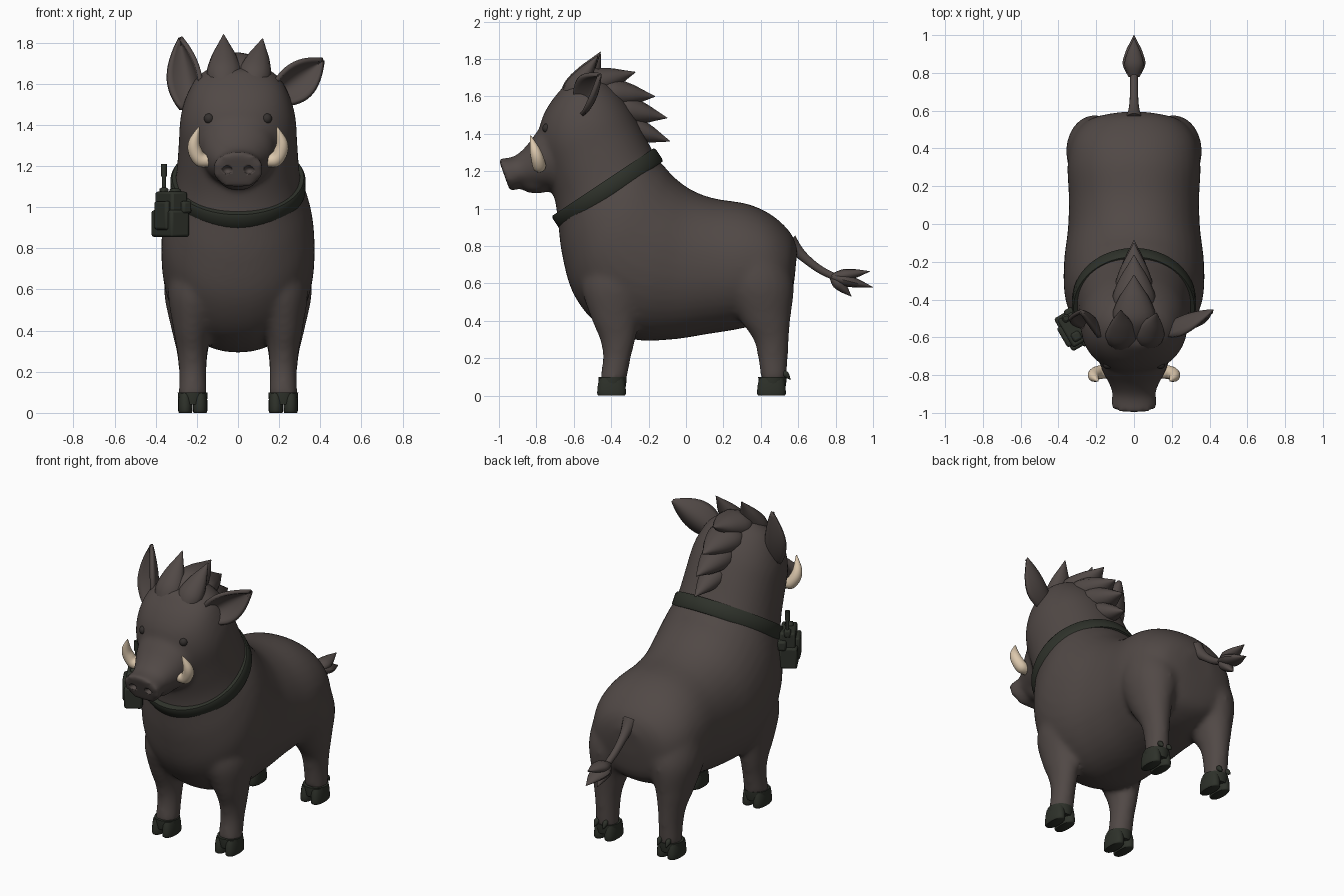
import bpy, bmesh, math
from mathutils import Vector as V, Matrix

if "Cube" in bpy.data.objects:
    bpy.data.objects.remove(bpy.data.objects["Cube"])


def mat(name, c):
    m = bpy.data.materials.new(name)
    m.diffuse_color = (*c, 1)
    m.use_nodes = True
    m.node_tree.nodes["Principled BSDF"].inputs["Base Color"].default_value = m.diffuse_color
    return m


HIDE = mat("brown hide", (0.082, 0.066, 0.061))
OLIVE = mat("dark olive", (0.027, 0.031, 0.023))
IVORY = mat("ivory", (0.72, 0.58, 0.42))
EYE = mat("dark eye", (0.035, 0.030, 0.028))


def finish(bm, name, m, angle=50):
    bmesh.ops.recalc_face_normals(bm, faces=bm.faces)
    me = bpy.data.meshes.new(name)
    bm.to_mesh(me)
    bm.free()
    ob = bpy.data.objects.new(name, me)
    bpy.context.collection.objects.link(ob)
    me.materials.append(m)
    bpy.ops.object.select_all(action='DESELECT')
    bpy.context.view_layer.objects.active = ob
    ob.select_set(True)
    bpy.ops.object.shade_smooth_by_angle(angle=math.radians(angle))
    return ob


def smooth_rings(rings, sub):
    """Catmull-Rom through rings of (centre, axis a, axis b)."""
    out = []
    for i in range(len(rings) - 1):
        p = [rings[max(0, i - 1)], rings[i], rings[i + 1], rings[min(len(rings) - 1, i + 2)]]
        for s in range(sub):
            t = s / sub
            out.append([0.5 * (2 * q1 + (q2 - q0) * t + (2 * q0 - 5 * q1 + 4 * q2 - q3) * t * t
                               + (3 * q1 - q0 - 3 * q2 + q3) * t ** 3) for q0, q1, q2, q3 in zip(*p)])
    return out + [rings[-1]]


def loft(bm, rings, n=24, sub=4, power=1.0):
    rows = []
    for c, a, b in smooth_rings(rings, sub):
        row = []
        for k in range(n):
            t = 2 * math.pi * k / n
            co, si = math.cos(t), math.sin(t)
            co = math.copysign(abs(co) ** power, co)
            si = math.copysign(abs(si) ** power, si)
            row.append(bm.verts.new(c + a * co + b * si))
        rows.append(row)
    for r, s in zip(rows, rows[1:]):
        for k in range(n):
            bm.faces.new((r[k], r[(k + 1) % n], s[(k + 1) % n], s[k]))
    bm.faces.new(rows[0])
    bm.faces.new(rows[-1])


def side_ring(ty, tz, by, bz, w):
    top, bot = V((0, ty, tz)), V((0, by, bz))
    return ((top + bot) / 2, V((w, 0, 0)), (top - bot) / 2)


def flat_ring(x, y, z, rx, ry):
    return (V((x, y, z)), V((rx, 0, 0)), V((0, ry, 0)))


def ball(bm, c, s):
    bmesh.ops.create_uvsphere(bm, u_segments=20, v_segments=12, radius=1,
                              matrix=Matrix.Translation(c) @ Matrix.Diagonal((*s, 1)))


def tuft(bm, base, tip, w, h, x_axis=(1, 0, 0)):
    base, tip = V(base), V(tip)
    d = (tip - base).normalized()
    b = d.cross(V(x_axis)).normalized()
    a = b.cross(d)
    loft(bm, [(base.lerp(tip, t), a * w * k, b * h * k) for t, k in
              ((0, .5), (.3, 1), (.6, .75), (.85, .3), (1, .02))], 12, 4)


# body: torso, neck and head dome as one loft, plus snout, jaw and legs, fused by remesh
bm = bmesh.new()
loft(bm, [side_ring(*r) for r in (
    (.595, .78, .58, .62, .10), (.56, .87, .545, .47, .24), (.46, .965, .45, .40, .325),
    (.33, 1.025, .30, .36, .352), (.15, 1.055, .12, .33, .345), (.03, 1.10, -.08, .30, .35),
    (-.06, 1.165, -.28, .30, .368), (-.11, 1.22, -.47, .38, .373), (-.14, 1.25, -.60, .54, .365),
    (-.155, 1.27, -.66, .74, .34), (-.165, 1.285, -.685, .93, .308), (-.205, 1.36, -.70, 1.04, .296),
    (-.25, 1.45, -.74, 1.17, .288), (-.30, 1.54, -.785, 1.32, .28), (-.36, 1.62, -.78, 1.45, .25),
    (-.43, 1.68, -.73, 1.56, .20), (-.51, 1.71, -.65, 1.66, .11))], 40, 5, .93)
loft(bm, [side_ring(*r) for r in (
    (-.64, 1.53, -.64, 1.10, .20), (-.77, 1.44, -.75, 1.10, .175), (-.85, 1.34, -.83, 1.11, .135),
    (-.91, 1.285, -.875, 1.115, .115), (-.965, 1.27, -.91, 1.10, .122),
    (-1.005, 1.272, -.94, 1.09, .124))], 32, 5, .95)
ball(bm, (0, -.80, 1.14), (.095, .10, .06))
FRONT = ((.22, -.39, .08, .07, .072), (.22, -.37, .2, .067, .075), (.222, -.365, .3, .074, .095),
         (.222, -.38, .42, .095, .13), (.20, -.38, .6, .14, .18), (.17, -.36, .8, .13, .15))
REAR = ((.22, .47, .08, .066, .068), (.22, .465, .2, .067, .08), (.222, .455, .3, .077, .095),
        (.222, .42, .42, .105, .14), (.205, .385, .6, .155, .19), (.18, .36, .8, .15, .15))
for s in (1, -1):
    for leg in (FRONT, REAR):
        loft(bm, [flat_ring(s * x, y, z, rx, ry) for x, y, z, rx, ry in leg], 24, 5)
body = finish(bm, "body", HIDE, 80)
rm = body.modifiers.new("fuse", 'REMESH')
rm.mode, rm.voxel_size, rm.use_smooth_shade = 'VOXEL', .016, True
sm = body.modifiers.new("soften", 'SMOOTH')
sm.factor, sm.iterations = .5, 10

# nostrils cut into the snout disc
bm = bmesh.new()
for s in (1, -1):
    ball(bm, (s * .053, -.985, 1.18), (.026, .04, .021))
cutter = finish(bm, "nostril_cutter", HIDE)
cutter.hide_render = True
cutter.hide_set(True)
bo = body.modifiers.new("nostrils", 'BOOLEAN')
bo.operation, bo.object = 'DIFFERENCE', cutter

# eyes, seated on the face surface
dg = bpy.context.evaluated_depsgraph_get()
bm = bmesh.new()
for s in (1, -1):
    hit, loc, nor, _ = body.evaluated_get(dg).ray_cast(V((s * .14, -2, 1.43)), V((0, 1, 0)))
    ball(bm, (loc if hit else V((s * .14, -.735, 1.43))) - V((0, -.012, 0)), (.025, .025, .026))
finish(bm, "eyes", EYE)

# cloven hooves with a cuff; small dewclaws behind the rear legs
bm = bmesh.new()
for s in (1, -1):
    for y in (-.393, .462):
        loft(bm, [flat_ring(s * .22, y, z, r, r + .003) for z, r in ((.04, .066), (.07, .071), (.1, .073))], 24, 2)
        for dx in (-.036, .036):
            loft(bm, [flat_ring(s * .22 + dx, y - .005, z, rx, ry) for z, rx, ry in
                      ((0, .031, .07), (.012, .035, .077), (.06, .035, .073), (.095, .03, .064))], 16, 2, .85)
    for dx in (-.03, .03):
        tuft(bm, (s * .22 + dx, .52, .13), (s * .22 + dx, .56, .085), .016, .016)
finish(bm, "hooves", OLIVE)

# ears: cupped leaves, one upright and one flopped outwards
for name, base, tip, front, w in (
        ("upright_ear", (-.215, -.545, 1.49), (-.282, -.465, 1.825), (-.45, -.89, 0), .088),
        ("flopped_ear", (.19, -.55, 1.55), (.415, -.463, 1.715), (.35, -.9, -.1), .09)):
    bm = bmesh.new()
    base, tip = V(base), V(tip)
    d = (tip - base).normalized()
    side = d.cross(V(front)).normalized()
    fwd = side.cross(d)
    rows = []
    for i in range(15):
        u = i / 14
        wd = w * max(.015, math.sin(math.pi * (.22 + .78 * u)) ** .9)
        rows.append([bm.verts.new(base.lerp(tip, u) + side * v * wd + fwd * (v * v * .85 - .3) * wd)
                     for v in [j / 6 - 1 for j in range(13)]])
    for r, q in zip(rows, rows[1:]):
        for k in range(12):
            bm.faces.new((r[k], r[k + 1], q[k + 1], q[k]))
    ear = finish(bm, name, HIDE)
    so = ear.modifiers.new("thickness", 'SOLIDIFY')
    so.thickness, so.offset = .022, 0

# mane: overlapping tufts down the back of the head
bm = bmesh.new()
for base, tip, w, h in (
        ((-.065, -.66, 1.56), (-.07, -.455, 1.84), .085, .06),
        ((.06, -.65, 1.56), (.12, -.47, 1.82), .08, .06),
        ((0, -.60, 1.64), (0, -.27, 1.73), .115, .08),
        ((0, -.52, 1.62), (0, -.165, 1.60), .115, .085),
        ((0, -.45, 1.55), (0, -.10, 1.485), .10, .08),
        ((0, -.38, 1.46), (0, -.085, 1.36), .08, .065)):
    tuft(bm, base, tip, w, h)
finish(bm, "mane", HIDE)

# tail with a three-pointed tuft
bm = bmesh.new()
loft(bm, [(V((0, y, z)), V((r, 0, 0)), V((0, .7 * r, .75 * r))) for y, z, r in (
    (.55, .82, .05), (.595, .775, .032), (.645, .728, .024), (.717, .674, .021), (.80, .632, .02))], 14, 5)
for tip, w in (((0, .985, .665), .05), ((0, 1.0, .58), .06), ((0, .885, .53), .045)):
    tuft(bm, (0, .78, .635), tip, w, .032)
finish(bm, "tail", HIDE)

# tusks
bm = bmesh.new()
for s in (1, -1):
    path = [(.13, -.785, 1.225, .03), (.18, -.785, 1.23, .036), (.208, -.795, 1.27, .034),
            (.213, -.81, 1.32, .026), (.19, -.832, 1.39, .003)]
    rings = []
    for i, (x, y, z, r) in enumerate(path):
        p, q = path[max(0, i - 1)], path[min(4, i + 1)]
        d = V((s * (q[0] - p[0]), q[1] - p[1], q[2] - p[2])).normalized()
        a = d.cross(V((0, 1, 0))).normalized()
        rings.append((V((s * x, y, z)), a * r, d.cross(a) * r))
    loft(bm, rings, 16, 5)
finish(bm, "tusks", IVORY, 70)

# collar: tilted rectangular band
bm = bmesh.new()
mid, u = V((0, -.42, 1.107)), V((0, .832, .555))
nrm = V((0, -.555, .832))
N = 64
rows = []
for k in range(N):
    t = 2 * math.pi * k / N
    rows.append([bm.verts.new(mid + V((1, 0, 0)) * (.308 + o) * math.cos(t) + u * (.312 + o) * math.sin(t) + nrm * h)
                 for o, h in ((-.03, -.043), (.012, -.043), (.02, -.03), (.02, .03), (.012, .043), (-.03, .043))])
for k in range(N):
    r, q = rows[k], rows[(k + 1) % N]
    for j in range(6):
        bm.faces.new((r[j], r[(j + 1) % 6], q[(j + 1) % 6], q[j]))
finish(bm, "collar", OLIVE)

# pocket radio on the collar: local x along the collar, -y outwards
place = Matrix.Translation((-.325, -.56, 0)) @ Matrix.Rotation(math.radians(-60), 4, 'Z')
bm = bmesh.new()
for c, size in (((0, 0, .975), (.17, .09, .20)), ((0, -.005, .92), (.20, .105, .13)),
                ((.01, -.055, .96), (.12, .03, .14)), ((0, .03, 1.0), (.22, .05, .06)),
                ((.04, 0, 1.075), (.05, .05, .03)), ((-.07, 0, 1.07), (.04, .04, .05))):
    bmesh.ops.create_cube(bm, size=1, matrix=place @ Matrix.Translation(c) @ Matrix.Diagonal((*size, 1)))
radio = finish(bm, "radio", OLIVE, 30)
bv = radio.modifiers.new("round", 'BEVEL')
bv.width, bv.segments = .012, 2
bm = bmesh.new()
for z, r, depth in ((1.13, .010, .14), (1.18, .014, .06)):
    bmesh.ops.create_cone(bm, cap_ends=True, segments=14, radius1=r, radius2=r, depth=depth,
                          matrix=place @ Matrix.Translation((-.07, 0, z)))
finish(bm, "antenna", OLIVE)
